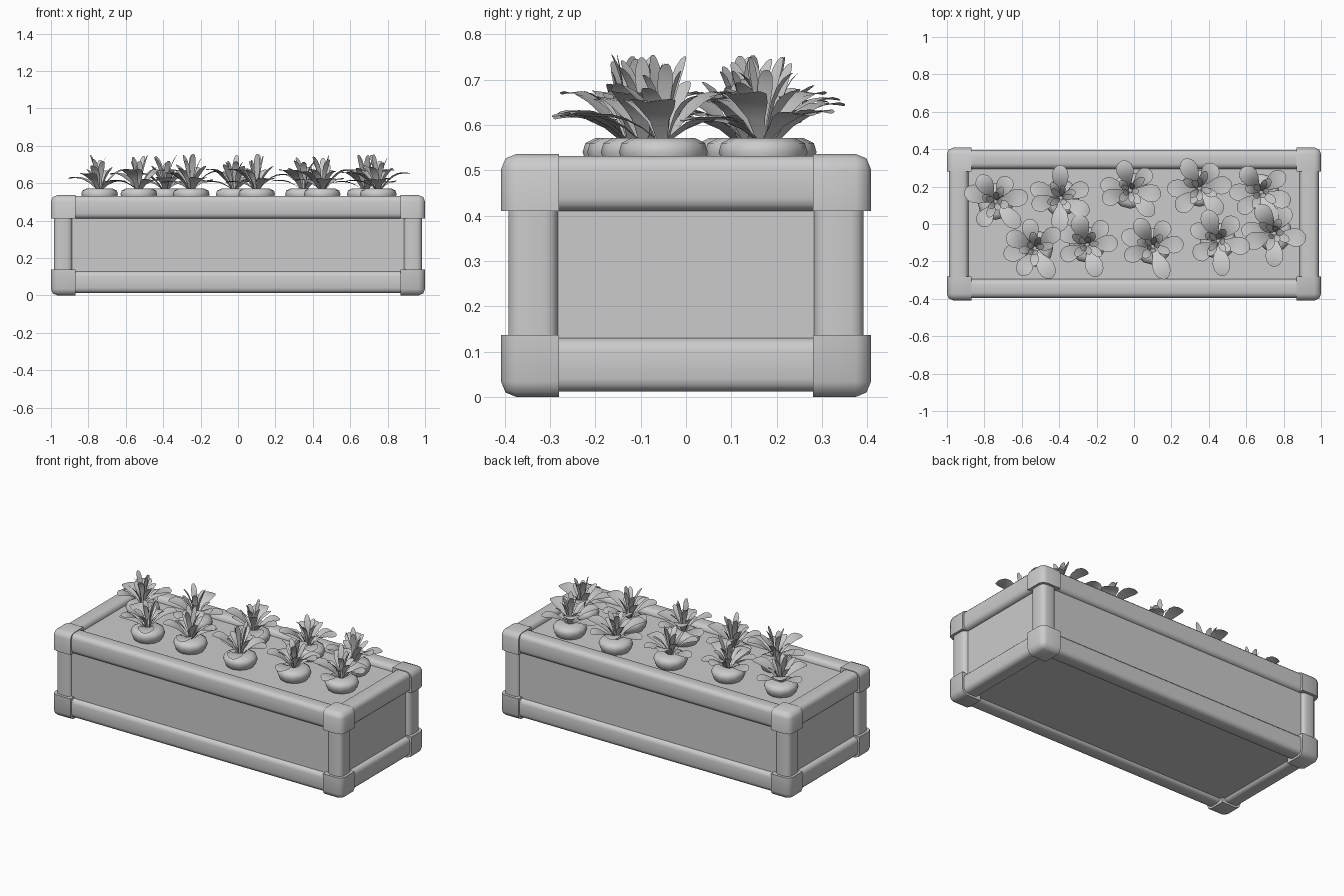
import bpy, bmesh, math, random
from mathutils import Vector

if "Cube" in bpy.data.objects:
    bpy.data.objects.remove(bpy.data.objects["Cube"])

random.seed(4)
grey = bpy.data.materials.new("plain grey")
grey.diffuse_color = (0.6, 0.6, 0.6, 1)
grey.use_nodes = True
grey.node_tree.nodes["Principled BSDF"].inputs["Base Color"].default_value = grey.diffuse_color


def finish(bm, name, angle=40):
    me = bpy.data.meshes.new(name)
    bm.to_mesh(me)
    bm.free()
    me.materials.append(grey)
    ob = bpy.data.objects.new(name, me)
    bpy.context.collection.objects.link(ob)
    bpy.ops.object.select_all(action='DESELECT')
    ob.select_set(True)
    bpy.context.view_layer.objects.active = ob
    bpy.ops.object.shade_smooth_by_angle(angle=math.radians(angle))
    return ob


def box(name, lo, hi, bevel, segments=2, along=None):
    """Box from lo to hi; bevels every edge, or only those along one axis."""
    bm = bmesh.new()
    bmesh.ops.create_cube(bm, size=1)
    for v in bm.verts:
        v.co = Vector([lo[i] + (v.co[i] + 0.5) * (hi[i] - lo[i]) for i in range(3)])
    edges = [e for e in bm.edges if along is None or
             abs((e.verts[0].co - e.verts[1].co).normalized()[along]) > 0.9]
    if bevel:
        bmesh.ops.bevel(bm, geom=edges, offset=bevel, segments=segments,
                        profile=0.5, affect='EDGES')
    return finish(bm, name)


def corner_block(name, x, y, z, sx, sy, sz):
    """Block whose three outer edges are heavily rounded, inner ones left square."""
    bm = bmesh.new()
    bmesh.ops.create_cube(bm, size=1)
    outer = [e for e in bm.edges
             if sum(all(v.co[i] * s > 0 for v in e.verts)
                    for i, s in enumerate((sx, sy, sz))) == 2]
    for v in bm.verts:
        v.co = Vector([r[0] + (v.co[i] + 0.5) * (r[1] - r[0])
                       for i, r in enumerate((x, y, z))])
    bmesh.ops.bevel(bm, geom=outer, offset=0.034, segments=2, profile=0.5, affect='EDGES')
    finish(bm, name, 60)


def span(s, a, b):
    return (a, b) if s > 0 else (-b, -a)


# Frame: corner blocks, posts and rails
for z0, z1, sz, tag in ((0.0, 0.137, -1, "bottom"), (0.41, 0.536, 1, "top")):
    for sx in (-1, 1):
        for sy in (-1, 1):
            corner_block(tag + "_corner", span(sx, 0.87, 1.0), span(sy, 0.28, 0.408),
                         (z0, z1), sx, sy, sz)
    ra, rb = (0.012, 0.13) if tag == "bottom" else (0.41, 0.532)
    for s in (-1, 1):
        y = span(s, 0.295, 0.395)
        box(tag + "_long_rail", (-0.9, y[0], ra), (0.9, y[1], rb), 0.028, 3, along=0)
        x = span(s, 0.885, 0.988)
        box(tag + "_end_rail", (x[0], -0.31, ra), (x[1], 0.31, rb), 0.028, 3, along=1)
for sx in (-1, 1):
    for sy in (-1, 1):
        x, y = span(sx, 0.885, 0.984), span(sy, 0.282, 0.392)
        box("post", (x[0], y[0], 0.1), (x[1], y[1], 0.44), 0.028, 3, along=2)

# Trough filled with soil, held inside the frame
box("trough", (-0.958, -0.373, 0.03), (0.958, 0.373, 0.5), 0)

# Blade outline: rounded, widest towards the end (position, width)
BLADE = [(0, 0.25), (0.22, 0.42), (0.45, 0.82), (0.65, 1.0), (0.83, 0.9),
         (0.95, 0.55), (1.0, 0.2)]


def leaf(bm, origin, angle, r, mid, tip, width):
    """Gently cupped blade on a bent path; mid and tip are (radius, height) points."""
    out = Vector((math.cos(angle), math.sin(angle), 0))
    side = Vector((-out.y, out.x, 0))
    rows = []
    for t, w in BLADE:
        a, b, c = (1 - t) ** 2, 2 * t * (1 - t), t * t
        rad = a * r + b * mid[0] + c * tip[0]
        z = a * 0.565 + b * mid[1] + c * tip[1]
        p = Vector(origin) + out * rad + Vector((0, 0, z))
        h = width * w / 2
        lift = Vector((0, 0, h * 0.12))
        rows.append([bm.verts.new(q) for q in (p - side * h + lift, p, p + side * h + lift)])
    for a, b in zip(rows, rows[1:]):
        for i in (0, 1):
            bm.faces.new((a[i], b[i], b[i + 1], a[i + 1]))


def mound(x, y):
    """Rounded root ball, turned from a profile."""
    profile = [(0.07, 0.571), (0.092, 0.56), (0.098, 0.54), (0.088, 0.512), (0.07, 0.49)]
    bm = bmesh.new()
    n = 12
    rings = [[bm.verts.new((x + r * math.cos(k * math.tau / n),
                            y + r * math.sin(k * math.tau / n), z))
              for k in range(n)] for r, z in profile]
    bm.faces.new(rings[0])
    for a, b in zip(rings, rings[1:]):
        for k in range(n):
            j = (k + 1) % n
            bm.faces.new((a[k], b[k], b[j], a[j]))
    finish(bm, "root_ball", 60)


# Plants: position, then directions of the six large leaves
PLANTS = [
    (-0.74, 0.12, (122, 61, 10, -47, 237, 160)),
    (-0.39, 0.14, (92, 23, -30, -93, 195, 160)),
    (-0.02, 0.18, (105, 45, -8, -48, 200, 167)),
    (0.35, 0.19, (118, 57, 8, -49, 225, 180)),
    (0.68, 0.17, (127, 40, -20, -70, 222, 180)),
    (-0.53, -0.13, (154, 103, 37, -60, 241, 192)),
    (-0.25, -0.11, (110, 50, 3, -72, 207, 151)),
    (0.10, -0.12, (120, 60, 5, -68, 202, 157)),
    (0.45, -0.09, (112, 52, -13, -82, 214, 152)),
    (0.75, -0.05, (119, 63, -11, -90, 201, 173)),
]
LENGTHS = (0.17, 0.155, 0.17, 0.185, 0.16, 0.17)
U = random.uniform
for px, py, dirs in PLANTS:
    mound(px, py)
    bm = bmesh.new()
    o = (px, py, 0)
    # large spreading leaves, alternately low and raised
    for i, d in enumerate(dirs):
        z = U(0.60, 0.625) if i % 2 else U(0.64, 0.67)
        leaf(bm, o, math.radians(d), 0.012, (0.085, z + 0.02),
             (LENGTHS[i] + U(-0.008, 0.008), z), U(0.088, 0.1))
    # middle ring of shorter leaves
    for i in range(4):
        a = math.radians(dirs[0] + 30 + i * 90 + U(-12, 12))
        leaf(bm, o, a, 0.01, (0.03, 0.65), (U(0.07, 0.10), U(0.66, 0.70)), 0.045)
    # upright crown
    for i in range(5):
        a = i * math.tau / 5 + U(-0.3, 0.3)
        leaf(bm, o, a, 0.008, (0.015, 0.68), (U(0.03, 0.07), U(0.71, 0.755)), 0.034)
    finish(bm, "leaves", 50)
